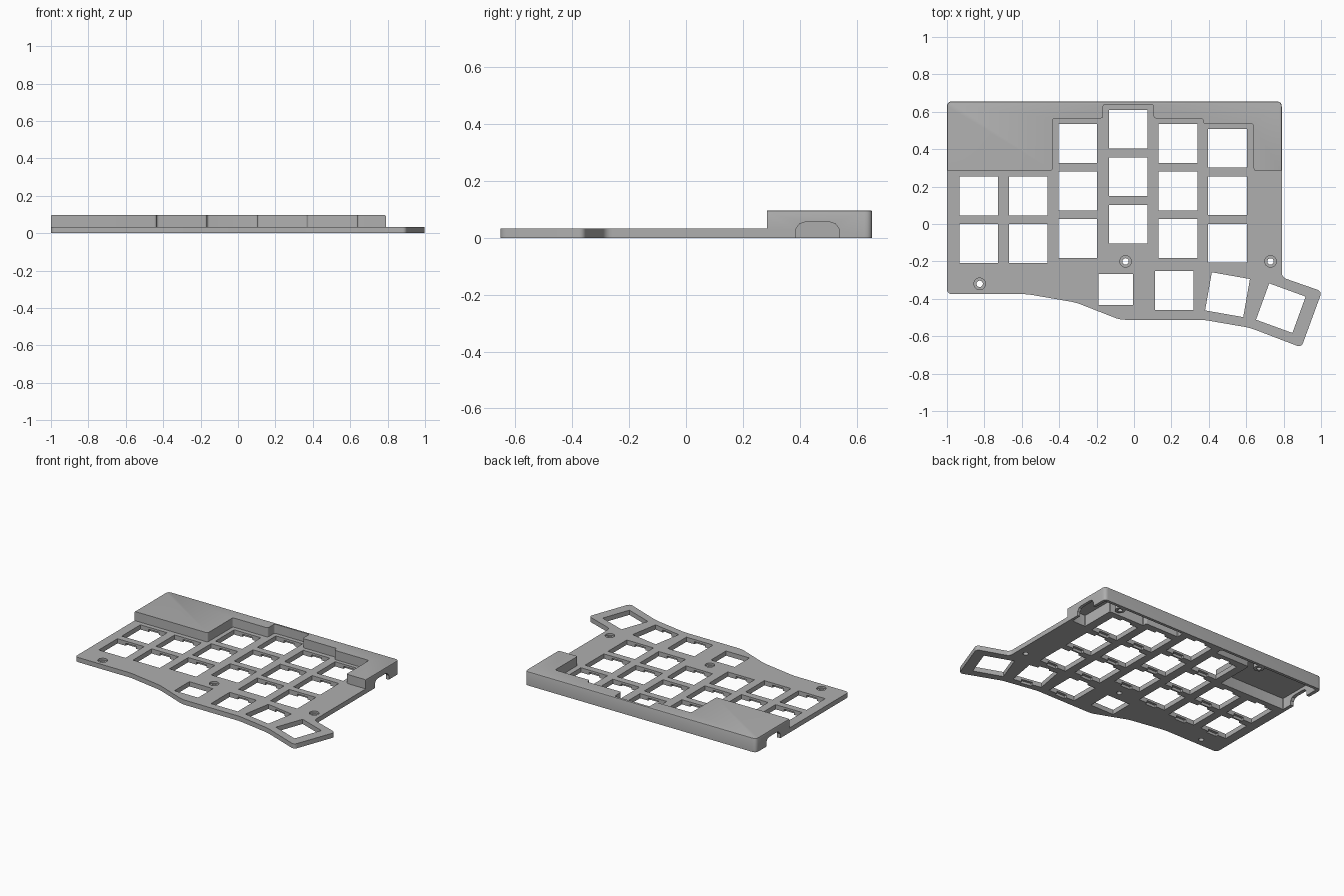
import bpy, bmesh, math
from mathutils import Vector, Matrix

cube = bpy.data.objects.get("Cube")
if cube:
    bpy.data.objects.remove(cube, do_unlink=True)

PLATE, ROOF, CEILING = 0.033, 0.097, 0.078
KEY = 0.207

grey = bpy.data.materials.new("case grey")
grey.use_nodes = True
grey.diffuse_color = (0.43, 0.43, 0.43, 1)
grey.node_tree.nodes["Principled BSDF"].inputs["Base Color"].default_value = grey.diffuse_color


def rounded(points, r, steps=5):
    """Round every corner of a closed outline."""
    out, n = [], len(points)
    for i, p in enumerate(points):
        p = Vector(p)
        a = p + (Vector(points[i - 1]) - p).normalized() * r
        b = p + (Vector(points[(i + 1) % n]) - p).normalized() * r
        for k in range(steps + 1):
            t = k / steps
            out.append(a * (1 - t) ** 2 + p * 2 * t * (1 - t) + b * t * t)
    return out


def prism(bm, outline, z0, z1, matrix=None):
    """Extrude an outline upward; returns the top face."""
    base = bm.faces.new([bm.verts.new((p[0], p[1], z0)) for p in outline])
    made = bmesh.ops.extrude_face_region(bm, geom=[base])["geom"]
    top = [v for v in made if isinstance(v, bmesh.types.BMVert)]
    bmesh.ops.translate(bm, verts=top, vec=(0, 0, z1 - z0))
    if matrix:
        bmesh.ops.transform(bm, matrix=matrix, verts=list(base.verts) + top)
    return next(f for f in made if isinstance(f, bmesh.types.BMFace))


def rect(w, h):
    return [(-w / 2, -h / 2), (w / 2, -h / 2), (w / 2, h / 2), (-w / 2, h / 2)]


def circle(x, y, r, n=24):
    return [(x + r * math.cos(i * math.tau / n), y + r * math.sin(i * math.tau / n)) for i in range(n)]


def finish(bm, name):
    bmesh.ops.recalc_face_normals(bm, faces=bm.faces[:])
    mesh = bpy.data.meshes.new(name)
    bm.to_mesh(mesh)
    bm.free()
    mesh.materials.append(grey)
    ob = bpy.data.objects.new(name, mesh)
    bpy.context.collection.objects.link(ob)
    return ob


def cut(target, bm, name):
    """Subtract a cutter from the target, then discard the cutter."""
    cutter = finish(bm, name)
    cutter.hide_render = True
    mod = target.modifiers.new(name, "BOOLEAN")
    mod.operation, mod.solver, mod.object = "DIFFERENCE", "EXACT", cutter
    bpy.context.view_layer.objects.active = target
    bpy.ops.object.modifier_apply(modifier=name)
    bpy.data.objects.remove(cutter, do_unlink=True)


# Full-height body with softened top rim
bm = bmesh.new()
outline = [(-1, .655), (-1, -.375), (-.57, -.375), (-.31, -.42), (-.075, -.512), (.37, -.512),
           (.62, -.555), (.895, -.66), (1.005, -.36), (.79, -.285), (.79, .655)]
top = prism(bm, rounded(outline, .028), 0, ROOF)
bmesh.ops.bevel(bm, geom=list(top.edges), offset=.006, segments=2, profile=.5, affect="EDGES")
case = finish(bm, "keyboard_case")

# Lower the key area, leaving the stepped rear housing
step = [(-1.3, -1), (1.3, -1), (1.3, .285), (.64, .285), (.64, .535), (.37, .535), (.37, .565),
        (.105, .565), (.105, .64), (-.165, .64), (-.165, .565), (-.435, .565), (-.435, .285), (-1.3, .285)]
bm = bmesh.new()
prism(bm, rounded(step, .014, 4), PLATE, .3)
cut(case, bm, "key_area")

# Hollow underside of the rear housing
left_pocket = [(-.975, .31), (-.46, .31), (-.46, .585), (-.19, .585), (-.19, .635), (-.975, .635)]
right_pocket = [(.13, .635), (.13, .585), (.39, .585), (.39, .555), (.665, .555), (.665, .31),
                (.77, .31), (.77, .635)]
bm = bmesh.new()
for pocket in (left_pocket, right_pocket):
    prism(bm, rounded(pocket, .012, 3), -.1, CEILING)
cut(case, bm, "pockets")

# Cable openings in both end walls, arched at the top
arch = [(.385, -.1), (.54, -.1), (.54, .03), (.525, .05), (.505, .056),
        (.42, .056), (.4, .05), (.385, .03)]
to_side = Matrix(((0, 0, 1, 0), (1, 0, 0, 0), (0, 1, 0, 0), (0, 0, 0, 1)))
bm = bmesh.new()
prism(bm, arch, .74, .9, to_side)
prism(bm, arch, -1.1, -.94, to_side)
cut(case, bm, "cable_openings")

# Switch holes: column x, top row y, number of rows
columns = [(-.83, .15, 2), (-.565, .15, 2), (-.3, .43, 3), (-.03, .507, 3), (.235, .43, 3), (.5, .405, 3)]
keys = [(x, y - .254 * row, 0) for x, y, rows in columns for row in range(rows)]
keys += [(.215, -.355, 0), (.5, -.378, -10)]
thumb_end = (.785, -.45, -20)


def placed(key):
    return Matrix.Translation((key[0], key[1], 0)) @ Matrix.Rotation(math.radians(key[2]), 4, "Z")


bm = bmesh.new()
for key in keys + [thumb_end]:
    prism(bm, rect(KEY, KEY), -.1, .2, placed(key))
prism(bm, rect(.183, .165), -.1, .2, placed((-.098, -.35, 0)))
screws = [(-.825, -.32), (-.045, -.2), (.73, -.2)]
for x, y in screws:
    prism(bm, circle(x, y, .017), -.1, .2)
cut(case, bm, "switch_holes")

# Clip notches below the plate, and screw head seats above it
bm = bmesh.new()
for key in keys:
    prism(bm, rect(.08, KEY + .036), -.1, .018, placed(key))
for x, y in screws:
    prism(bm, circle(x, y, .031), .02, .2)
cut(case, bm, "clip_notches")

# Hollow screw posts inside the housing
for side, x in (("left", .62), ("right", -.53)):
    bm = bmesh.new()
    prism(bm, circle(x, .602, .034), .004, CEILING + .005)
    post = finish(bm, side + "_screw_post")
    bm = bmesh.new()
    prism(bm, circle(x, .602, .016), -.1, .06)
    cut(post, bm, "post_bore")

# Smooth the rounded edges and keep the hard ones crisp
for ob in bpy.context.collection.objects:
    if ob.type == "MESH" and grey.name in ob.data.materials:
        bpy.ops.object.select_all(action="DESELECT")
        ob.select_set(True)
        bpy.context.view_layer.objects.active = ob
        bpy.ops.object.shade_smooth_by_angle(angle=math.radians(30))
